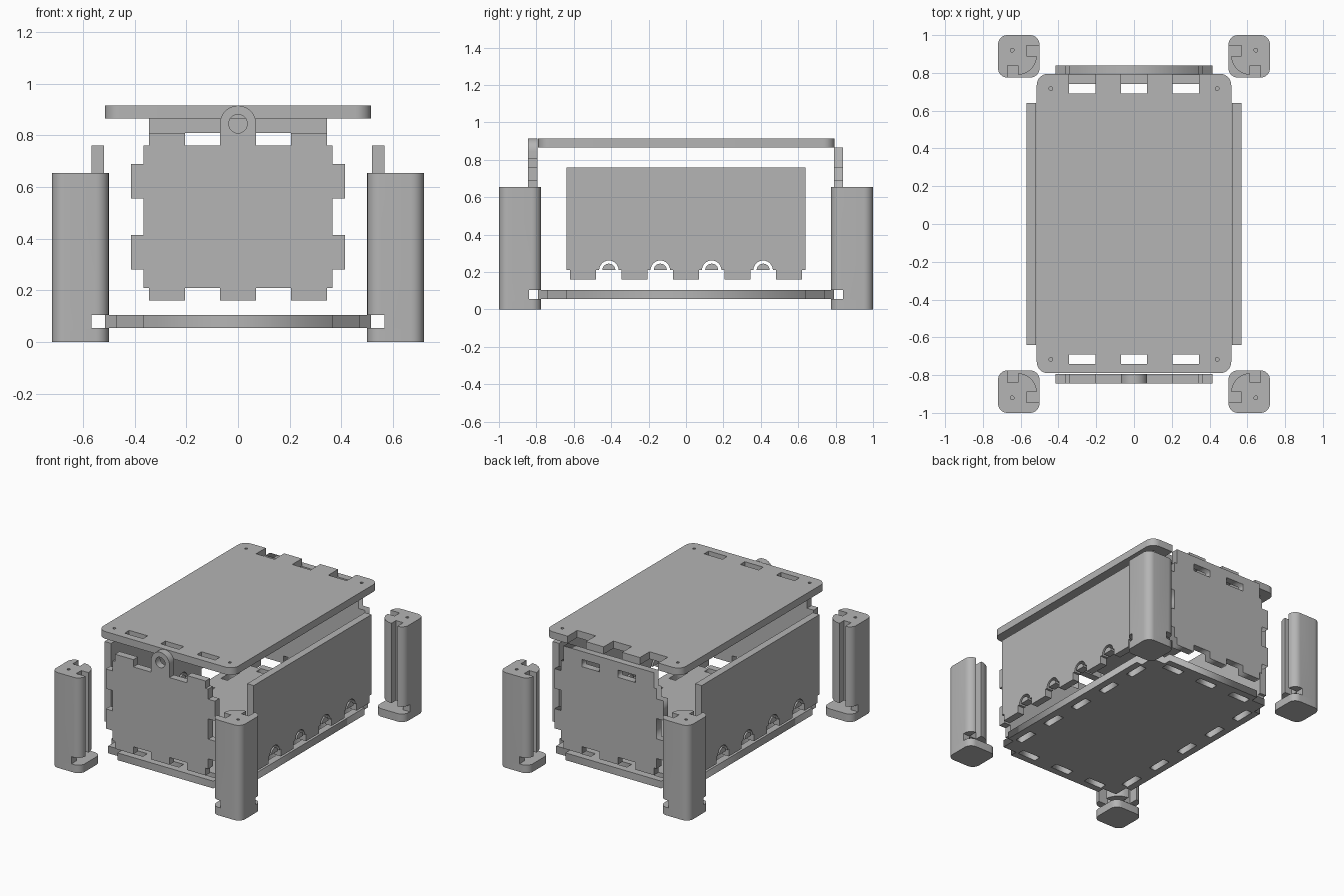
import bpy, bmesh, math

if "Cube" in bpy.data.objects:
    bpy.data.objects.remove(bpy.data.objects["Cube"], do_unlink=True)

grey = bpy.data.materials.new("plain_grey")
grey.use_nodes = True
COLOUR = (0.46, 0.46, 0.46, 1)
grey.diffuse_color = COLOUR
grey.node_tree.nodes["Principled BSDF"].inputs["Base Color"].default_value = COLOUR

T = 0.05            # board thickness
TAB = 0.07          # half width of a finger joint
SPACING = 0.275     # distance between finger joints


def arc(cx, cy, r, a0, a1, n=8):
    angles = [math.radians(a0 + (a1 - a0) * i / n) for i in range(n + 1)]
    return [(cx + r * math.cos(a), cy + r * math.sin(a)) for a in angles]


def circle(cx, cy, r, n=24):
    return arc(cx, cy, r, 0, 360, n)[:-1]


def rect(x0, x1, y0, y1):
    return [(x0, y0), (x1, y0), (x1, y1), (x0, y1)]


def mirrored(half):
    return half + [(-x, y) for x, y in reversed(half)]


def board(name, loops, low, high, axis="z"):
    """Fill an outline with its holes and extrude it along the given axis."""
    curve = bpy.data.curves.new(name, "CURVE")
    curve.dimensions = "2D"
    curve.fill_mode = "BOTH"
    curve.extrude = (high - low) / 2
    for loop in loops:
        spline = curve.splines.new("POLY")
        spline.points.add(len(loop) - 1)
        for point, (u, v) in zip(spline.points, loop):
            point.co = (u, v, 0, 1)
        spline.use_cyclic_u = True
    temp = bpy.data.objects.new(name + "_outline", curve)
    bpy.context.collection.objects.link(temp)
    deps = bpy.context.evaluated_depsgraph_get()
    mesh = bpy.data.meshes.new_from_object(temp.evaluated_get(deps))
    bpy.data.objects.remove(temp, do_unlink=True)
    bpy.data.curves.remove(curve)

    bm = bmesh.new()
    bm.from_mesh(mesh)
    for vert in bm.verts:
        u, v, w = vert.co
        w += (low + high) / 2
        vert.co = {"z": (u, v, w), "y": (u, w, v), "x": (w, u, v)}[axis]
    bmesh.ops.remove_doubles(bm, verts=bm.verts, dist=1e-4)
    bmesh.ops.recalc_face_normals(bm, faces=bm.faces)
    bm.to_mesh(mesh)
    bm.free()
    mesh.name = name
    mesh.materials.clear()
    mesh.materials.append(grey)
    obj = bpy.data.objects.new(name, mesh)
    bpy.context.collection.objects.link(obj)
    return obj


def combine(obj, tool, operation):
    """Apply a boolean and drop the tool object."""
    mod = obj.modifiers.new("cut", "BOOLEAN")
    mod.operation = operation
    mod.solver = "EXACT"
    mod.object = tool
    deps = bpy.context.evaluated_depsgraph_get()
    mesh = bpy.data.meshes.new_from_object(obj.evaluated_get(deps))
    obj.modifiers.clear()
    obj.data = mesh
    bpy.data.objects.remove(tool, do_unlink=True)


def smooth(obj):
    bpy.ops.object.select_all(action="DESELECT")
    obj.select_set(True)
    bpy.context.view_layer.objects.active = obj
    bpy.ops.object.shade_smooth_by_angle(angle=math.radians(30))


# Base board with stepped corners and joint slots around the rim
base_half = [(0.365, -0.79), (0.365, -0.74), (0.47, -0.74), (0.47, -0.64), (0.515, -0.64)]
base_half += [(x, -y) for x, y in reversed(base_half)]
slots = []
for s in (-1, 1):
    for i in (-1, 0, 1):
        c = i * SPACING
        slots.append(rect(c - TAB, c + TAB, s * 0.717 - T / 2, s * 0.717 + T / 2))
    for i in range(-2, 3):
        c = i * SPACING
        slots.append(rect(s * 0.442 - T / 2, s * 0.442 + T / 2, c - TAB, c + TAB))
board("base_board", [mirrored(base_half)] + slots, 0.055, 0.105)

# Lid: slots at the front, open notches at the back, four screw holes
lid_half = arc(0.455, -0.73, 0.06, -90, 0) + arc(0.455, 0.735, 0.06, 0, 90)
lid_half += [(0.345, 0.795), (0.345, 0.69), (0.205, 0.69),
             (0.205, 0.795), (TAB, 0.795), (TAB, 0.69)]
lid_holes = [rect(i * SPACING - TAB, i * SPACING + TAB, -0.74, -0.69) for i in (-1, 0, 1)]
lid_holes += [circle(sx * 0.44, sy * 0.717, 0.01, 12) for sx in (-1, 1) for sy in (-1, 1)]
smooth(board("lid", [mirrored(lid_half)] + lid_holes, 0.865, 0.915))

# End boards share the bottom and side fingers
end_half = [(TAB, 0.16), (TAB, 0.21), (0.205, 0.21), (0.205, 0.16), (0.345, 0.16),
            (0.345, 0.21), (0.365, 0.21)]
for z in (0.28, 0.555):
    end_half += [(0.365, z), (0.415, z), (0.415, z + 0.135), (0.365, z + 0.135)]
end_half.append((0.365, 0.76))

# Front board with a round locking eye on the middle finger
front_half = end_half + [(0.345, 0.76), (0.345, 0.81), (0.205, 0.81), (0.205, 0.76), (TAB, 0.76)]
front_half += arc(0, 0.845, TAB, 0, 85, 10)
smooth(board("front_board", [mirrored(front_half), circle(0, 0.845, 0.036)],
             -0.845, -0.795, "y"))

# Back board with a top rail that holds the lid
back_half = end_half + [(0.345, 0.76), (0.345, 0.865)]
rail_holes = [rect(s * 0.1375 - 0.0675, s * 0.1375 + 0.0675, 0.76, 0.81) for s in (-1, 1)]
board("back_board", [mirrored(back_half)] + rail_holes, 0.79, 0.84, "y")

# Side boards with bottom fingers and arched slits between them
side = [(-0.64, 0.76), (-0.64, 0.21)]
arch_cores = []
for i in range(-2, 3):
    c = i * SPACING
    side += [(c - TAB, 0.21), (c - TAB, 0.16), (c + TAB, 0.16), (c + TAB, 0.21)]
    if i < 2:
        side += arc(c + SPACING / 2, 0.21, 0.052, 180, 0, 12)
        arch_cores.append(arc(c + SPACING / 2, 0.21, 0.035, 180, 0, 12))
side += [(0.64, 0.21), (0.64, 0.76)]
for name, low in (("left_side_board", 0.518), ("right_side_board", -0.568)):
    smooth(board(name, [side] + arch_cores, low, low + T, "x"))

# Corner post: grooved column on a foot plate
R = 0.05
outer = arc(0.67, 0.825, R, -90, 0) + arc(0.67, 0.95, R, 0, 90) + arc(0.55, 0.95, R, 90, 180)
column = [(0.5, 0.945), (0.57, 0.945), (0.57, 0.89)] + arc(0.615, 0.89, 0.1, 180, 270)
column += [(0.615, 0.84), (0.67, 0.84)] + outer[:-1]
post = board("corner_post", [column], 0.04, 0.655)
foot = board("foot", [outer + arc(0.55, 0.825, R, 180, 270)], 0, 0.055)
combine(post, foot, "UNION")

# Pockets for the base board, the end board fingers and the screw
pocket = [(0.4, 0.7), (0.74, 0.7), (0.74, 0.84), (0.67, 0.84), (0.67, 0.94),
          (0.568, 0.94), (0.568, 1.02), (0.4, 1.02)]
combine(post, board("base_pocket", [pocket], 0.055, 0.105), "DIFFERENCE")
for z in (0.175, 0.45):
    finger = board("finger_pocket", [rect(0.56, 0.612, 0.891, 0.944)], z, z + 0.135)
    combine(post, finger, "DIFFERENCE")
combine(post, board("screw_hole", [circle(0.645, 0.92, 0.01, 12)], 0.56, 0.7), "DIFFERENCE")

# Repeat the post at every corner
for name, sx, sy in (("front_left_post", 1, -1), ("front_right_post", -1, -1),
                     ("back_left_post", 1, 1), ("back_right_post", -1, 1)):
    mesh = post.data.copy()
    for vert in mesh.vertices:
        vert.co.x *= sx
        vert.co.y *= sy
    if sx * sy < 0:
        mesh.flip_normals()
    copy = bpy.data.objects.new(name, mesh)
    bpy.context.collection.objects.link(copy)
    smooth(copy)
bpy.data.objects.remove(post, do_unlink=True)
